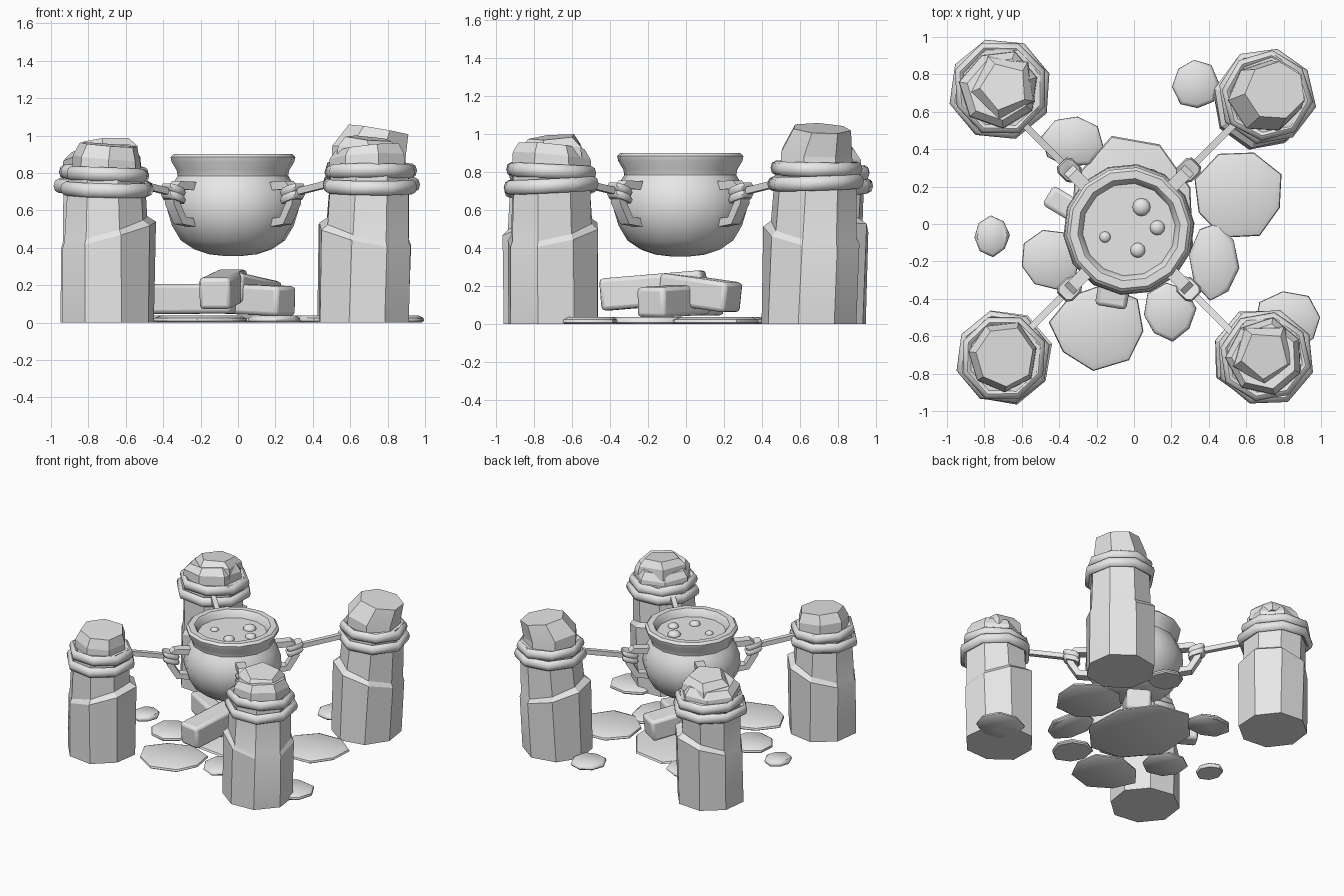
import bpy, bmesh, math, random
from mathutils import Vector

if "Cube" in bpy.data.objects:
    bpy.data.objects.remove(bpy.data.objects["Cube"])

random.seed(4)
stone = bpy.data.materials.new("plain_grey")
stone.diffuse_color = (0.8, 0.8, 0.8, 1)
stone.use_nodes = True
stone.node_tree.nodes["Principled BSDF"].inputs["Base Color"].default_value = stone.diffuse_color


def finish(name, bm, smooth=30, bevel=0):
    bmesh.ops.recalc_face_normals(bm, faces=bm.faces)
    me = bpy.data.meshes.new(name)
    bm.to_mesh(me)
    bm.free()
    ob = bpy.data.objects.new(name, me)
    bpy.context.collection.objects.link(ob)
    me.materials.append(stone)
    if bevel:
        m = ob.modifiers.new("bevel", 'BEVEL')
        m.width, m.segments = bevel, 2
    bpy.ops.object.select_all(action='DESELECT')
    ob.select_set(True)
    bpy.context.view_layer.objects.active = ob
    bpy.ops.object.shade_smooth_by_angle(angle=math.radians(smooth))
    return ob


def loft(name, rings, closed=False, smooth=30, bevel=0):
    """Skin a list of point rings; cap the ends, or join them when closed."""
    bm = bmesh.new()
    vs = [[bm.verts.new(p) for p in r] for r in rings]
    n = len(vs[0])
    pairs = list(zip(vs, vs[1:])) + ([(vs[-1], vs[0])] if closed else [])
    for a, b in pairs:
        for i in range(n):
            bm.faces.new((a[i], a[(i + 1) % n], b[(i + 1) % n], b[i]))
    if not closed:
        bm.faces.new(vs[0][::-1])
        bm.faces.new(vs[-1])
    return finish(name, bm, smooth, bevel)


def ring(c, r, z, n=8, rot=0.0, jit=None, tilt=(0, 0), ry=None):
    pts = []
    for i in range(n):
        a = rot + math.tau * i / n
        k = jit[i] if jit else 1
        x, y = r * k * math.cos(a), (ry or r) * k * math.sin(a)
        pts.append(Vector((c[0] + x, c[1] + y, z + tilt[0] * x + tilt[1] * y)))
    return pts


def jitter(n, amount):
    return [random.uniform(1 - amount, 1 + amount) for _ in range(n)]


def beam(name, points, w, h, bevel=0, side=None):
    """Rectangular bar swept along points, level across its width."""
    points = [Vector(p) for p in points]
    rings = []
    for i, p in enumerate(points):
        d = (points[min(i + 1, len(points) - 1)] - points[max(i - 1, 0)]).normalized()
        s = side or d.cross(Vector((0, 0, 1))).normalized()
        u = s.cross(d).normalized()
        rings.append([p + s * a * w / 2 + u * b * h / 2
                      for a, b in ((-1, -1), (1, -1), (1, 1), (-1, 1))])
    return loft(name, rings, bevel=bevel)


# Standing pillars: base and top centres, rope height, peak, ledge direction, stepped cap, cap tilt,
# rope scale and sideways shift of the cap top
def pillar(tag, base, top, z0, peak, phi, stepped, tilt, k, shift):
    rot, jit = random.uniform(0.2, 0.6), jitter(8, 0.03)
    low, ledge, lip = [], [], []
    mid = [(a + b) / 2 for a, b in zip(base, top)]
    for i in range(8):
        a = rot + math.tau * i / 8
        f = math.cos(a - phi)
        h = 0.47 + 0.07 * f
        for out, r, z in ((low, 0.252, 0), (ledge, 0.256 + 0.012 * f, h),
                          (lip, 0.227 - 0.008 * f, h + 0.03)):
            c = base if out is low else mid
            out.append(Vector((c[0] + r * jit[i] * math.cos(a), c[1] + r * jit[i] * math.sin(a), z)))
    loft(tag + "_pillar", [low, ledge, lip, ring(top, 0.212 * k, z0 + 0.1, 8, rot, jit)], smooth=25)
    # two rope wraps with rounded sections
    for j, (r, z) in enumerate(((0.231, z0 - 0.005), (0.212, z0 + 0.07))):
        t = (random.uniform(-0.05, 0.05), random.uniform(-0.05, 0.05))
        jr = jitter(8, 0.025)
        sec = [(0.028 * math.cos(a), 0.038 * math.sin(a))
               for a in (math.tau * q / 8 for q in range(8))]
        loft(f"{tag}_rope_{j}", [ring(top, r * k + dr, z + dz, 8, rot + j * 0.1, jr, t)
                                 for dr, dz in sec], closed=True, smooth=50)
    # broken rock cap
    jc = jitter(7, 0.06)
    zc = z0 + 0.14
    c = (top[0] + shift[0], top[1] + shift[1])
    if stepped:
        loft(tag + "_cap", [ring(top, 0.2 * k, zc - 0.08, 7, rot, jc),
                            ring(top, 0.195 * k, zc + 0.01, 7, rot, jc, (0.05, -0.1)),
                            ring(top, 0.17, zc + 0.06, 7, rot, jc, (0.1, -0.1))], smooth=10)
        loft(tag + "_cap_top", [ring(c, 0.185, zc, 5, rot + 0.5),
                                ring(c, 0.175, zc + 0.06, 5, rot + 0.5, None, tilt),
                                ring(c, 0.13, peak - 0.015, 5, rot + 0.4, None, tilt)], smooth=10)
    else:
        loft(tag + "_cap", [ring(top, 0.2 * k, zc - 0.08, 7, rot, jc),
                            ring(top, 0.197 * k, zc + 0.02, 7, rot, jc, tilt),
                            ring(c, 0.163, peak - 0.02, 7, rot, jc, tilt)], smooth=10)


pillar("back_left", (-0.71, 0.71), (-0.715, 0.725), 0.73, 0.99, 0.5, True, (0.05, -0.1), 1.08, (0.02, 0.01))
pillar("back_right", (0.67, 0.645), (0.71, 0.685), 0.75, 1.05, 3.6, False, (-0.17, -0.05), 1.02, (0.05, 0.03))
pillar("front_left", (-0.692, -0.71), (-0.70, -0.715), 0.72, 0.97, 0.3, False, (-0.08, 0.04), 0.98, (0.01, 0))
pillar("front_right", (0.67, -0.70), (0.70, -0.71), 0.735, 1.00, 2.4, True, (-0.1, 0.08), 1.03, (0, 0.01))

# Cauldron: turned profile, outside up over the rim and down to the liquid
C = (-0.027, -0.03)
profile = [(0.05, 0.357), (0.13, 0.366), (0.21, 0.393), (0.28, 0.44), (0.328, 0.52),
           (0.352, 0.60), (0.347, 0.68), (0.325, 0.74), (0.297, 0.785), (0.303, 0.815),
           (0.33, 0.86), (0.335, 0.885), (0.318, 0.902), (0.275, 0.902), (0.26, 0.885),
           (0.245, 0.835)]
loft("cauldron", [ring(C, r, z, 14, 0.1) for r, z in profile], smooth=40)
loft("liquid", [ring(C, 0.25, 0.83, 14, 0.1), ring(C, 0.254, 0.846, 14, 0.1)])

# Bubbles on the liquid
for i, (x, y, r) in enumerate(((0.04, 0.09, 0.048), (0.125, -0.02, 0.04),
                               (0.02, -0.14, 0.04), (-0.155, -0.07, 0.03))):
    bm = bmesh.new()
    bmesh.ops.create_uvsphere(bm, u_segments=12, v_segments=8, radius=r)
    for v in bm.verts:
        v.co = Vector((x + v.co.x, y + v.co.y, 0.846 + v.co.z * 0.7))
    finish(f"bubble_{i}", bm, 60)

# Handles, links and support bars on the four diagonals
for sx in (-1, 1):
    for sy in (-1, 1):
        tag = ("front" if sy < 0 else "back") + ("_left" if sx < 0 else "_right")
        d = Vector((sx, sy, 0)).normalized()
        side = Vector((-d.y, d.x, 0))

        def at(r, z, s=0.0):
            return Vector((C[0], C[1], z)) + d * r + side * s
        beam(tag + "_handle", [at(0.31, 0.73), at(0.42, 0.735), at(0.465, 0.695),
                               at(0.46, 0.645), at(0.40, 0.545), at(0.31, 0.535)],
             0.068, 0.045, side=side)
        for j, z in enumerate((0.71, 0.67)):
            loft(f"{tag}_link_{j}", [[at(0.45 + x * q, z + dz + 0.25 * x, y * q) for x, y in
                                      ((-0.06, -0.035), (-0.035, -0.055), (0.035, -0.055), (0.06, -0.035),
                                       (0.06, 0.035), (0.035, 0.055), (-0.035, 0.055), (-0.06, 0.035))]
                                     for q, dz in ((0.85, -0.02), (1, 0), (0.85, 0.02))], smooth=50)
        beam(tag + "_bar", [at(0.40, 0.685), at(0.85, 0.765)], 0.036, 0.036)

# Stacked fire blocks beneath the cauldron
for i, (a, b, w, h) in enumerate((((-0.125, -0.44, 0.155), (-0.03, 0.1, 0.20), 0.17, 0.17),
                                  ((-0.46, 0.155, 0.125), (-0.02, -0.11, 0.13), 0.12, 0.16),
                                  ((0.26, -0.19, 0.115), (-0.08, 0.06, 0.13), 0.18, 0.16),
                                  ((0.16, 0.25, 0.14), (-0.06, -0.1, 0.19), 0.18, 0.16))):
    beam(f"fire_block_{i}", (a, b), w, h, bevel=0.022)

# Flat ground slabs: centre, half sizes
slabs = [(0.0, 0.06, 0.33, 0.41), (0.56, 0.16, 0.24, 0.23), (-0.19, -0.55, 0.25, 0.22),
         (0.19, -0.47, 0.14, 0.15), (0.43, -0.20, 0.13, 0.20), (-0.45, -0.19, 0.16, 0.16),
         (-0.33, 0.44, 0.16, 0.14), (-0.76, -0.065, 0.095, 0.105), (0.33, 0.745, 0.12, 0.13),
         (0.82, -0.52, 0.178, 0.16)]
for i, (x, y, rx, ry) in enumerate(slabs):
    n, rot, j = 8, random.uniform(0, 0.7), jitter(8, 0.06)
    loft(f"ground_slab_{i}", [ring((x, y), rx * q, z, n, rot, j, ry=ry * q)
                              for q, z in ((0.95, 0), (1.02, 0.01), (1.0, 0.024), (0.86, 0.037))],
         smooth=45)
